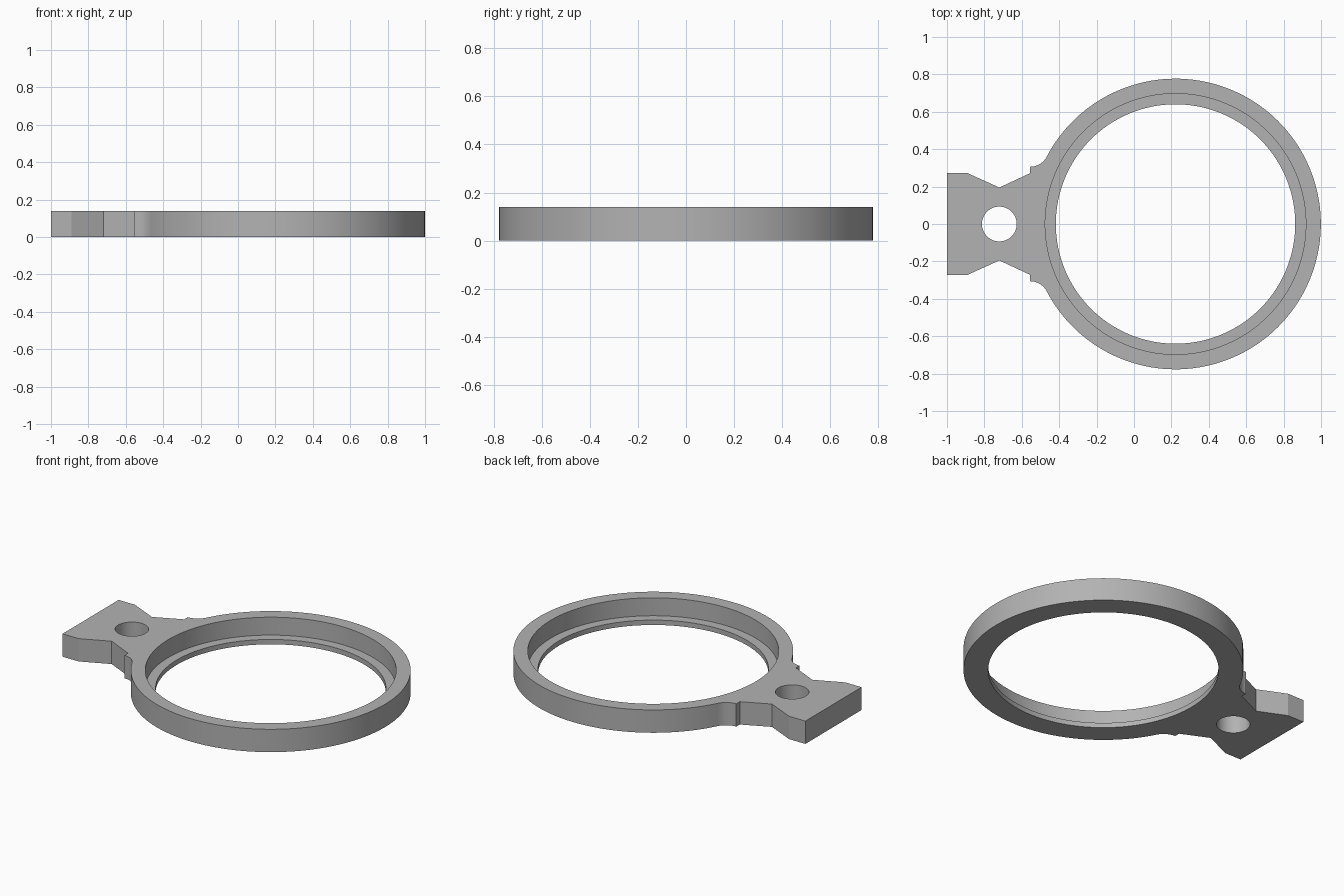
import bpy, bmesh
from math import atan2, cos, sin, pi, radians, hypot

HEIGHT = 0.14
RING_X, RING_R = 0.222, 0.777
HOLE_X = -0.72

if "Cube" in bpy.data.objects:
    bpy.data.objects.remove(bpy.data.objects["Cube"], do_unlink=True)

grey = bpy.data.materials.new("plain grey")
grey.use_nodes = True
colour = (0.45, 0.45, 0.45, 1)
grey.diffuse_color = colour
grey.node_tree.nodes["Principled BSDF"].inputs["Base Color"].default_value = colour


def arc(cx, cy, r, start, end, steps):
    angles = [start + (end - start) * i / steps for i in range(steps + 1)]
    return [(cx + r * cos(a), cy + r * sin(a)) for a in angles]


def prism(name, outline, z0, z1):
    """Extrude a flat outline between two heights."""
    bm = bmesh.new()
    face = bm.faces.new([bm.verts.new((x, y, z0)) for x, y in outline])
    top = bmesh.ops.extrude_face_region(bm, geom=[face])
    verts = [v for v in top["geom"] if isinstance(v, bmesh.types.BMVert)]
    bmesh.ops.translate(bm, verts=verts, vec=(0, 0, z1 - z0))
    bmesh.ops.recalc_face_normals(bm, faces=bm.faces)
    mesh = bpy.data.meshes.new(name)
    bm.to_mesh(mesh)
    bm.free()
    mesh.materials.append(grey)
    obj = bpy.data.objects.new(name, mesh)
    bpy.context.collection.objects.link(obj)
    return obj


# Half outline: notched tab, step, fillet tangent to the ring, then the ring rim
step_x, step_y = -0.555, 0.306
dx = RING_X - step_x
fillet_r = (dx**2 + step_y**2 - RING_R**2) / (2 * (RING_R - step_y))
fillet_y = step_y + fillet_r
join = atan2(fillet_y, -dx)
half = [(-1, 0.272), (-0.89, 0.272), (HOLE_X, 0.195), (step_x, 0.272)]
half += arc(step_x, fillet_y, fillet_r, -pi / 2, join - pi, 10)
half += arc(RING_X, 0, RING_R, join, 0, 64)[1:]
outline = half + [(x, -y) for x, y in reversed(half[:-1])]
body = prism("ring_with_tab", outline, 0, HEIGHT)

# Through opening, stepped recess above the thin lip, and the tab hole
cuts = [
    ("opening", RING_X, 0.64, -0.1),
    ("recess", RING_X, 0.697, 0.03),
    ("tab_hole", HOLE_X, 0.093, -0.1),
]
bpy.context.view_layer.objects.active = body
for name, x, r, z0 in cuts:
    cutter = prism(name, arc(x, 0, r, 0, 2 * pi, 128)[:-1], z0, HEIGHT + 0.1)
    cutter.hide_render = True
    mod = body.modifiers.new(name, "BOOLEAN")
    mod.operation, mod.solver, mod.object = "DIFFERENCE", "EXACT", cutter
    bpy.ops.object.modifier_apply(modifier=name)
    bpy.data.objects.remove(cutter, do_unlink=True)

bpy.ops.object.select_all(action="DESELECT")
body.select_set(True)
bpy.ops.object.shade_smooth_by_angle(angle=radians(20))
